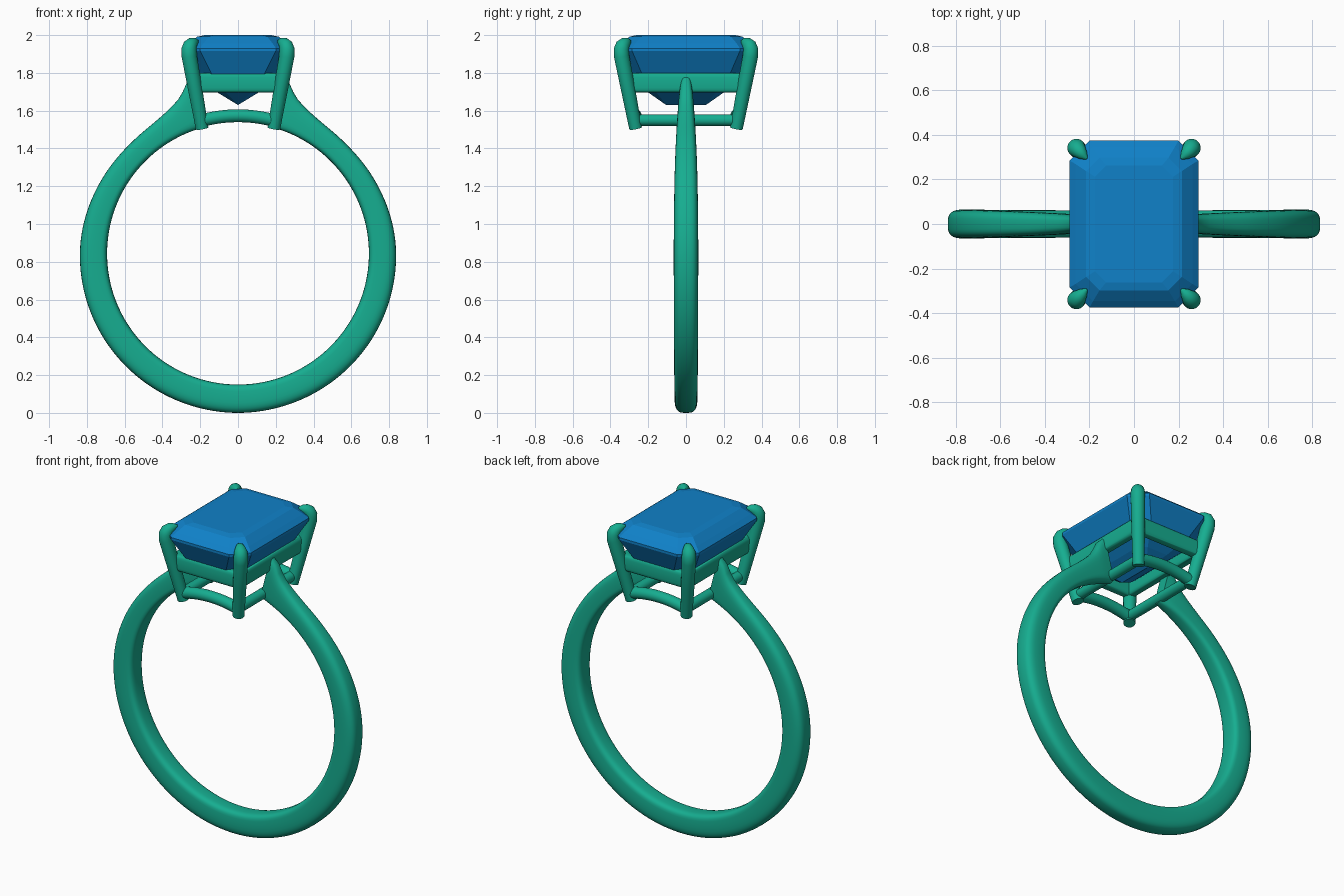
import bpy, bmesh
from math import sin, cos, pi, radians, sqrt, copysign
from mathutils import Vector

if "Cube" in bpy.data.objects:
    bpy.data.objects.remove(bpy.data.objects["Cube"])

def material(name, rgb):
    m = bpy.data.materials.new(name)
    m.diffuse_color = (*rgb, 1)
    m.use_nodes = True
    m.node_tree.nodes["Principled BSDF"].inputs["Base Color"].default_value = m.diffuse_color
    return m

METAL = material("green_metal", (0.008, 0.42, 0.28))
STONE = material("blue_stone", (0.005, 0.22, 0.58))
CZ, RI = 0.843, 0.693          # finger hole centre height and radius

def loft(name, rings, mat=METAL, closed=False, smooth=35):
    """Skin a list of equal-length point rings."""
    bm = bmesh.new()
    vs = [[bm.verts.new(p) for p in r] for r in rings]
    n, k = len(vs), len(vs[0])
    for i in range(n if closed else n - 1):
        a, b = vs[i], vs[(i + 1) % n]
        for j in range(k):
            bm.faces.new((a[j], a[(j + 1) % k], b[(j + 1) % k], b[j]))
    if not closed:
        bm.faces.new(vs[0])
        bm.faces.new(vs[-1])
    bmesh.ops.remove_doubles(bm, verts=bm.verts, dist=1e-5)
    bmesh.ops.recalc_face_normals(bm, faces=bm.faces)
    me = bpy.data.meshes.new(name)
    bm.to_mesh(me)
    bm.free()
    me.materials.append(mat)
    ob = bpy.data.objects.new(name, me)
    bpy.context.collection.objects.link(ob)
    if smooth:
        bpy.ops.object.select_all(action='DESELECT')
        ob.select_set(True)
        bpy.context.view_layer.objects.active = ob
        bpy.ops.object.shade_smooth_by_angle(angle=radians(smooth))
    return ob

def tube(name, pts, sides=20):
    """Round bar through (x, y, z, radius) points."""
    ps = [Vector(p[:3]) for p in pts]
    rings = []
    for i, p in enumerate(ps):
        t = ps[min(i + 1, len(ps) - 1)] - ps[max(i - 1, 0)]
        u = t.cross(Vector((1, -1, 0.01))).normalized()
        w = t.cross(u).normalized()
        rings.append([p + pts[i][3] * (u * cos(2 * pi * j / sides) + w * sin(2 * pi * j / sides))
                      for j in range(sides)])
    return loft(name, rings)

def spline(keys, x):
    """Smooth interpolation through (x, y) keys."""
    n = len(keys)
    slope = lambda i: ((keys[min(i + 1, n - 1)][1] - keys[max(i - 1, 0)][1]) /
                       (keys[min(i + 1, n - 1)][0] - keys[max(i - 1, 0)][0]))
    i = next((i for i in range(n - 1) if x <= keys[i + 1][0]), n - 2)
    (x0, y0), (x1, y1) = keys[i], keys[i + 1]
    h = x1 - x0
    t = (x - x0) / h
    return ((2*t**3 - 3*t*t + 1) * y0 + (t**3 - 2*t*t + t) * h * slope(i)
            + (3*t*t - 2*t**3) * y1 + (t**3 - t*t) * h * slope(i + 1))

def spow(v, e):
    return copysign(abs(v) ** e, v)

# Band with flared shoulders: outer radius and half width by angle from the top
OUTER = [(14.5, 0.965), (16, 0.955), (20.6, 0.881), (29.7, 0.831), (42, 0.816),
         (58, 0.820), (90, 0.837), (180, 0.843)]
WIDTH = [(14.5, 0.034), (20, 0.043), (35, 0.052), (60, 0.061), (90, 0.065), (180, 0.06)]
rings = []
steps = 150
for i in range(steps + 1):
    a = 14.5 + 331 * i / steps
    d = min(a, 360 - a)
    ro, w = spline(OUTER, d), spline(WIDTH, d)
    mid, half = (ro + RI) / 2, (ro - RI) / 2
    ring = []
    for j in range(32):
        s = 2 * pi * j / 32
        e = 0.75 if cos(s) > 0 else 0.4       # rounder outside, flatter inside
        r = mid + half * spow(cos(s), e)
        ring.append((r * sin(radians(a)), w * spow(sin(s), 0.6), CZ + r * cos(radians(a))))
    rings.append(ring)
loft("band", rings, smooth=50)

# Four prongs curling over the stone corners
PRONG = [(.190, .267, 1.507, .034), (.226, .306, 1.71, .038), (.258, .341, 1.89, .041),
         (.259, .342, 1.925, .041), (.253, .335, 1.945, .038), (.241, .322, 1.958, .031),
         (.226, .307, 1.965, .021), (.212, .294, 1.970, .005)]
for sx in (-1, 1):
    for sy in (-1, 1):
        side = ("left" if sx < 0 else "right") + ("_front" if sy < 0 else "_back")
        pr = tube("prong_" + side, PRONG)
        for v in pr.data.vertices:
            v.co.x *= sx
            v.co.y *= sy
        if sx * sy < 0:
            pr.data.flip_normals()

# Seat rail: rounded strip swept around the basket
section = [(0.028 * spow(cos(s), 0.6), 0.052 * spow(sin(s), 0.5))
           for s in (2 * pi * j / 24 for j in range(24))]
loft("seat_rail", [[(sx * (0.215 + u), sy * (0.297 + u), 1.748 + v) for u, v in section]
                   for sx, sy in ((-1, -1), (1, -1), (1, 1), (-1, 1))], closed=True, smooth=45)

# Lower rails: arched front and back, straight sides
for s, fb, lr in ((-1, "front", "left"), (1, "back", "right")):
    xs = [0.187 * (i / 8 - 1) for i in range(17)]
    tube("lower_rail_" + fb, [(x, s * 0.268, CZ + sqrt(0.73**2 - x * x), 0.034) for x in xs])
    tube("lower_rail_" + lr, [(s * 0.187, y, 1.55, 0.031) for y in (-0.268, 0.268)])

# Step-cut stone: chamfered rectangles (half x, half y, chamfer, z), ending in a keel
LEVELS = [(.175, .262, .05, 2.0), (.215, .298, .06, 1.992), (.262, .347, .078, 1.955),
          (.29, .375, .09, 1.93), (.29, .375, .09, 1.915), (.225, .318, .085, 1.795),
          (.115, .205, .045, 1.70), (0, .105, 0, 1.63)]
loft("stone", [[(sx * (hx - cx), sy * (hy - cy), z)
                for sx, sy, cx, cy in ((-1, -1, 0, c), (-1, -1, c, 0), (1, -1, c, 0), (1, -1, 0, c),
                                       (1, 1, 0, c), (1, 1, c, 0), (-1, 1, c, 0), (-1, 1, 0, c))]
               for hx, hy, c, z in LEVELS], mat=STONE, smooth=0)
